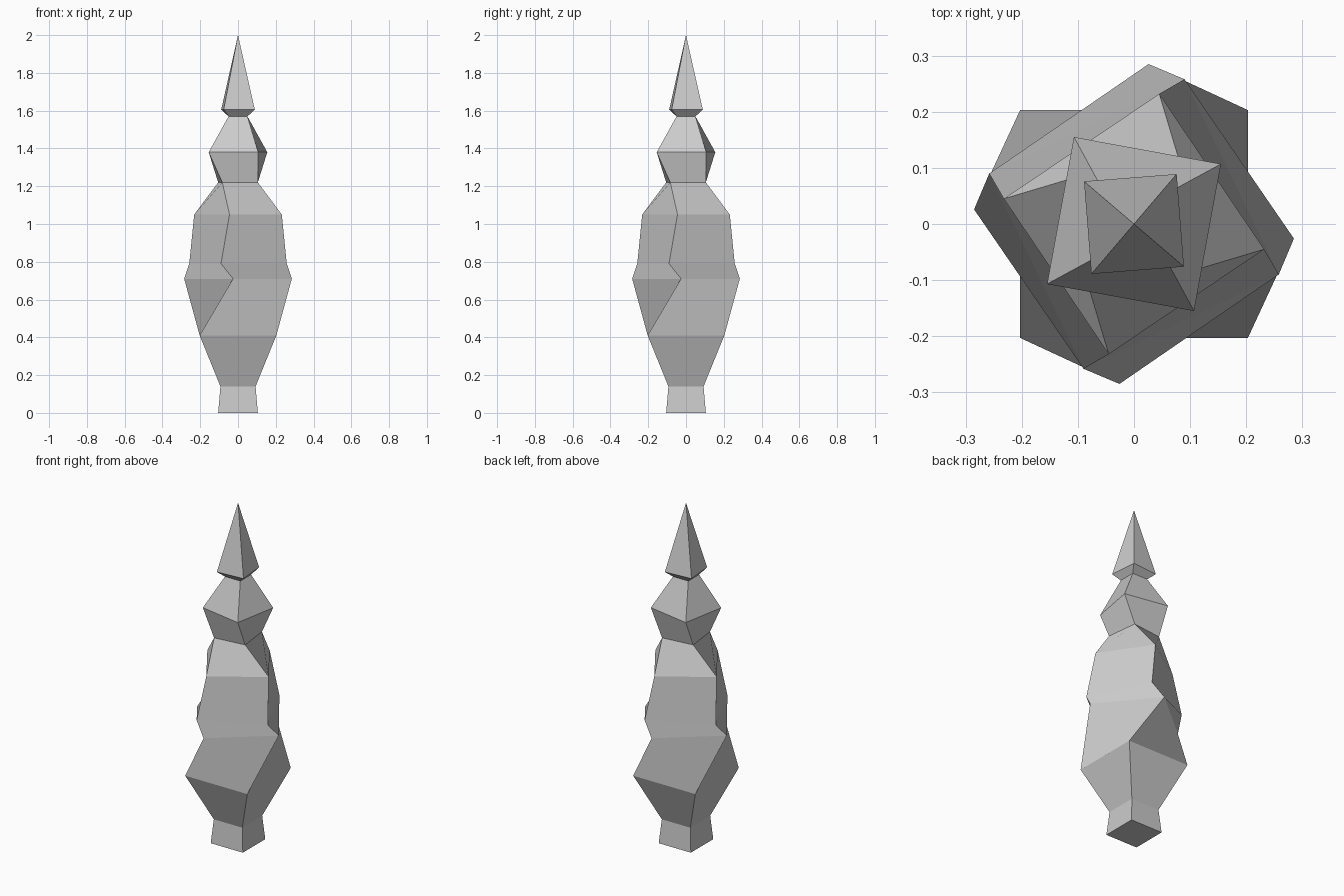
import bpy, bmesh

if "Cube" in bpy.data.objects:
    bpy.data.objects.remove(bpy.data.objects["Cube"])

# Square rings from bottom to top: (height, x, y) of the front-left corner.
# The other three corners are quarter turns of it, so each ring carries its own twist.
RINGS = [
    (0.00, -0.105, -0.105),
    (0.14, -0.093, -0.093),
    (0.41, -0.203, -0.203),
    (0.71, -0.026, -0.285),
    (0.79, -0.090, -0.258),
    (1.05, -0.045, -0.232),
    (1.22, -0.083, -0.105),
    (1.38, -0.155, -0.107),
    (1.57, -0.050, -0.050),
    (1.605, -0.076, -0.089),
]


def ring(bm, z, x, y):
    return [bm.verts.new((px, py, z))
            for px, py in ((x, y), (-y, x), (-x, -y), (y, -x))]


bm = bmesh.new()
rings = [ring(bm, *r) for r in RINGS]

# Twisted sides
for lo, hi in zip(rings, rings[1:]):
    for i in range(4):
        j = (i + 1) % 4
        bm.faces.new((lo[i], lo[j], hi[j], hi[i]))

# Foot cap and pointed tip
bm.faces.new(rings[0][::-1])
tip = bm.verts.new((0, 0, 2))
for i in range(4):
    bm.faces.new((rings[-1][i], rings[-1][(i + 1) % 4], tip))

mesh = bpy.data.meshes.new("twisted_spire")
bm.to_mesh(mesh)
bm.free()
bpy.context.collection.objects.link(bpy.data.objects.new("twisted_spire", mesh))
